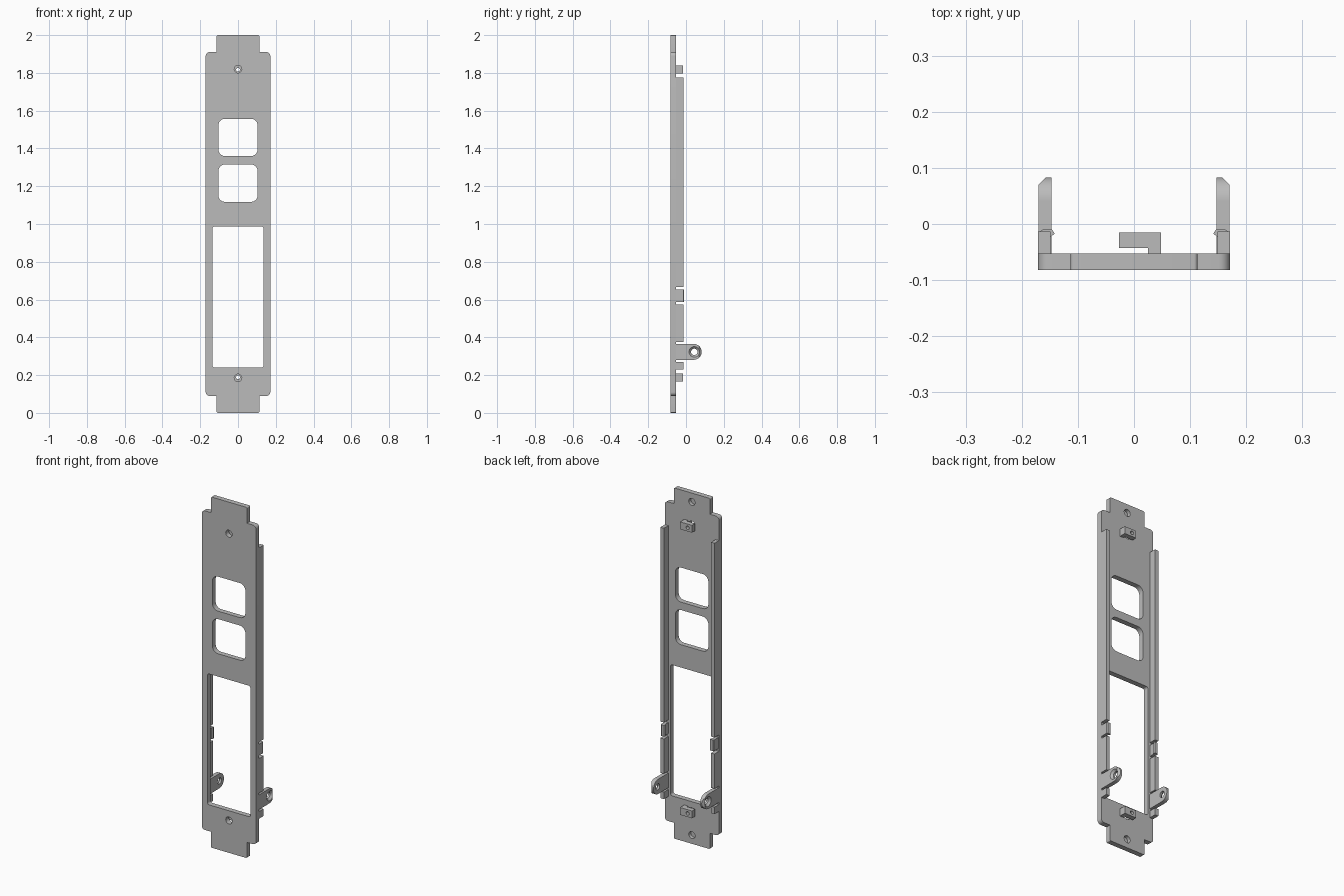
import bpy, bmesh
from math import sin, cos, pi
from mathutils import Vector

if "Cube" in bpy.data.objects:
    bpy.data.objects.remove(bpy.data.objects["Cube"], do_unlink=True)

grey = bpy.data.materials.new("mid grey")
grey.use_nodes = True
grey.diffuse_color = (0.5, 0.5, 0.5, 1)
grey.node_tree.nodes["Principled BSDF"].inputs["Base Color"].default_value = (0.5, 0.5, 0.5, 1)

FRONT, BACK = -0.082, -0.053      # plate faces
PLACE = {"x": lambda a, b, d: (d, a, b),
         "y": lambda a, b, d: (a, d, b),
         "z": lambda a, b, d: (a, b, d)}


def rounded(points, steps=6):
    """Outline from (a, b, radius) corners, each rounded by its radius."""
    out = []
    for i, (a, b, r) in enumerate(points):
        p = Vector((a, b))
        if not r:
            out.append(p)
            continue
        u = (Vector(points[i - 1][:2]) - p).normalized() * r
        v = (Vector(points[(i + 1) % len(points)][:2]) - p).normalized() * r
        for k in range(steps + 1):
            t = k / steps * pi / 2
            out.append(p + u * (1 - sin(t)) + v * (1 - cos(t)))
    return out


def rect(a0, a1, b0, b1, r=0):
    return rounded([(a0, b0, r), (a1, b0, r), (a1, b1, r), (a0, b1, r)])


def circle(a, b, r, n=32):
    return [(a + r * cos(2 * pi * k / n), b + r * sin(2 * pi * k / n)) for k in range(n)]


def loft(name, axis, *sections):
    """Solid through (depth, outline) sections stacked along an axis."""
    bm = bmesh.new()
    rings = [[bm.verts.new(PLACE[axis](p[0], p[1], d)) for p in outline]
             for d, outline in sections]
    for low, high in zip(rings, rings[1:]):
        for i in range(len(low)):
            bm.faces.new((low[i - 1], low[i], high[i], high[i - 1]))
    bm.faces.new(rings[0])
    bm.faces.new(rings[-1])
    bmesh.ops.recalc_face_normals(bm, faces=bm.faces)
    mesh = bpy.data.meshes.new(name)
    bm.to_mesh(mesh)
    bm.free()
    obj = bpy.data.objects.new(name, mesh)
    bpy.context.collection.objects.link(obj)
    mesh.materials.append(grey)
    return obj


def prism(name, axis, d0, d1, outline):
    return loft(name, axis, (d0, outline), (d1, outline))


def select(obj):
    bpy.ops.object.select_all(action="DESELECT")
    obj.select_set(True)
    bpy.context.view_layer.objects.active = obj


def cut(obj, cutter):
    mod = obj.modifiers.new("cut", "BOOLEAN")
    mod.operation, mod.solver, mod.object = "DIFFERENCE", "EXACT", cutter
    select(obj)
    bpy.ops.object.modifier_apply(modifier=mod.name)
    bpy.data.objects.remove(cutter, do_unlink=True)


def finish(obj, mirror=False):
    select(obj)
    bpy.ops.object.shade_smooth_by_angle(angle=0.5)
    if mirror:
        mod = obj.modifiers.new("both sides", "MIRROR")
        mod.use_mirror_merge = False


# Face plate with a narrower tab at each end
half = [(0.113, 0, 0.006), (0.113, 0.09, 0), (0.171, 0.09, 0.02)]
right = half + [(x, 2 - z, r) for x, z, r in reversed(half)]
left = [(-x, z, r) for x, z, r in reversed(right)]
plate = prism("face_plate", "y", FRONT, BACK, rounded(right + left))

# Openings
for x, z0, z1, r in ((0.104, 1.36, 1.557, 0.035),
                     (0.104, 1.117, 1.315, 0.035),
                     (0.136, 0.24, 0.987, 0.012)):
    cut(plate, prism("opening", "y", FRONT - 0.05, BACK + 0.05, rect(-x, x, z0, z1, r)))

# Screw holes, and shallow sockets in the back of the tabs
for z in (0.185, 1.82):
    cut(plate, prism("screw_hole", "y", FRONT - 0.05, BACK + 0.05, circle(0, z, 0.02)))
for z in (0.05, 1.95):
    cut(plate, prism("socket", "y", BACK - 0.02, BACK + 0.05, circle(0, z, 0.02)))
finish(plate)

# L-shaped screw brackets behind the holes
bracket = [(-0.027, -0.043), (0.025, -0.043), (0.025, BACK),
           (0.048, BACK), (0.048, -0.015), (-0.027, -0.015)]
for name, z in (("lower_bracket", 0.188), ("upper_bracket", 1.817)):
    block = prism(name, "z", z - 0.021, z + 0.021, bracket)
    cut(block, prism("pilot", "y", -0.1, 0.1, circle(0, z, 0.01, 24)))
    finish(block)

# Side rails in segments
for name, z0, z1 in (("bottom_rail", 0.23, 0.27), ("lower_rail", 0.375, 0.573),
                     ("long_rail", 0.667, 1.775)):
    finish(prism(name, "z", z0, z1, rect(0.149, 0.171, BACK, -0.013)), mirror=True)

# Snap clips with an inward hook at the tip
clip = [(0.149, BACK), (0.168, BACK), (0.168, -0.014), (0.163, -0.01),
        (0.146, -0.01), (0.142, -0.016), (0.142, -0.018), (0.149, -0.023)]
finish(prism("snap_clip", "z", 0.588, 0.652, clip), mirror=True)

# Pivot lugs: rounded arm, chamfered tip, countersunk hole
Y, Z, R = 0.041, 0.323, 0.042
arm = [(BACK, Z - R)] + [(Y + R * sin(k * pi / 24), Z - R * cos(k * pi / 24))
                         for k in range(25)] + [(BACK, Z + R)]
lug = prism("pivot_lug", "x", 0.147, 0.17, arm)
cut(lug, prism("tip", "z", 0.2, 0.45, [(0.155, 0.085), (0.173, 0.067), (0.2, 0.067), (0.2, 0.1), (0.155, 0.1)]))
cut(lug, prism("pin_hole", "x", 0.1, 0.2, circle(Y + 0.003, Z, 0.017)))
cut(lug, loft("countersink", "x", (0.159, circle(Y + 0.003, Z, 0.017)),
              (0.17, circle(Y + 0.003, Z, 0.028)), (0.2, circle(Y + 0.003, Z, 0.028))))
finish(lug, mirror=True)
